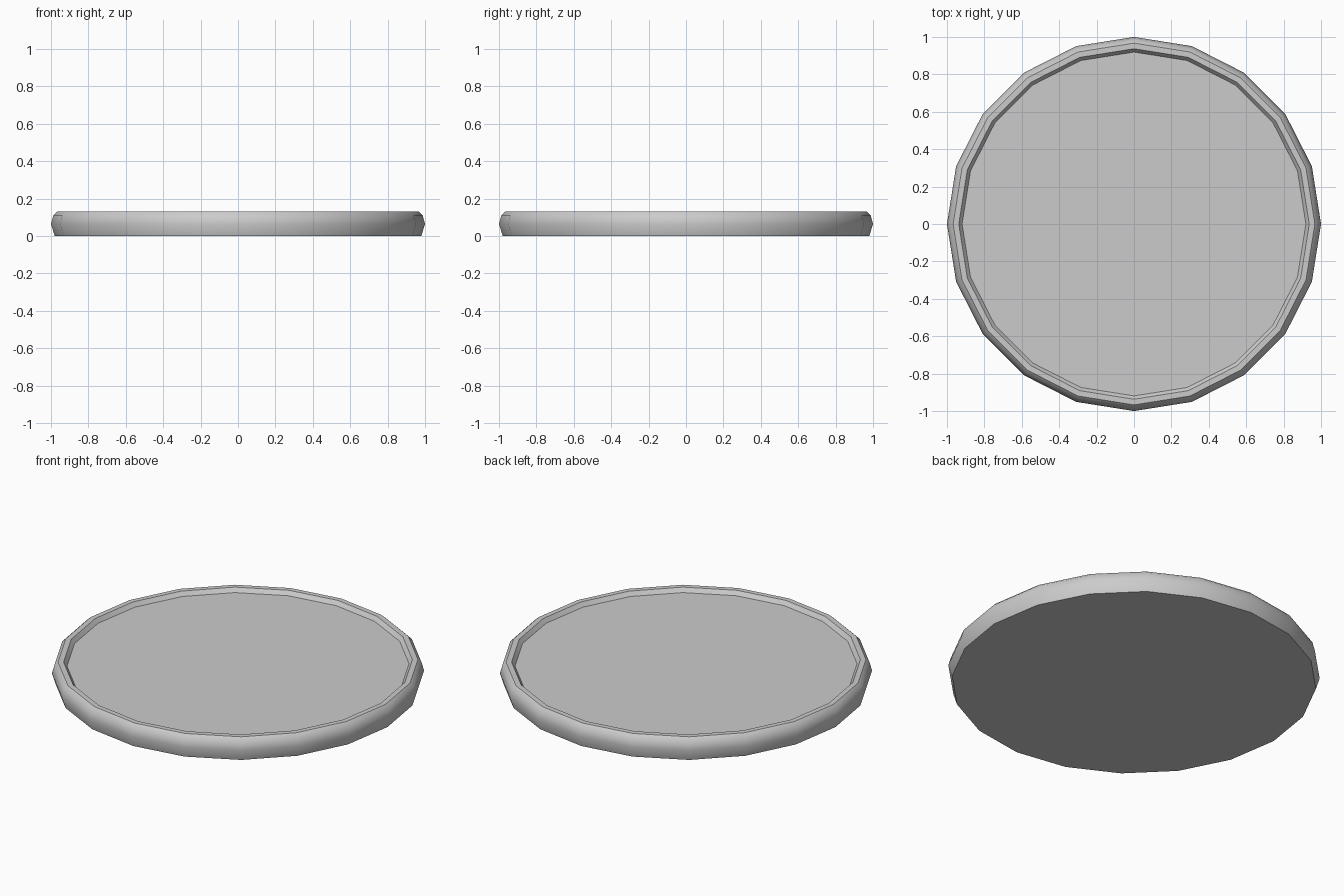
import bpy, bmesh, math

if "Cube" in bpy.data.objects:
    bpy.data.objects.remove(bpy.data.objects["Cube"])

SIDES = 20

# Tray cross-section (radius, height) from base edge up over the rim to the recessed floor
PROFILE = [(0.98, 0.0), (1.0, 0.065), (0.987, 0.112), (0.967, 0.131),
           (0.937, 0.131), (0.919, 0.107)]

bm = bmesh.new()
rings = []
for r, z in PROFILE:
    rings.append([bm.verts.new((r * math.cos(2 * math.pi * i / SIDES),
                                r * math.sin(2 * math.pi * i / SIDES), z))
                  for i in range(SIDES)])

# Walls and rim
for a, b in zip(rings, rings[1:]):
    for i in range(SIDES):
        j = (i + 1) % SIDES
        bm.faces.new((a[i], a[j], b[j], b[i]))

# Underside and recessed floor
bm.faces.new(rings[0][::-1])
bm.faces.new(rings[-1])

mesh = bpy.data.meshes.new("round_tray")
bm.to_mesh(mesh)
bm.free()
tray = bpy.data.objects.new("round_tray", mesh)
bpy.context.collection.objects.link(tray)

# Soft outer wall, crisp inner rim and base edges
bpy.context.view_layer.objects.active = tray
tray.select_set(True)
bpy.ops.object.shade_smooth_by_angle(angle=math.radians(42))
